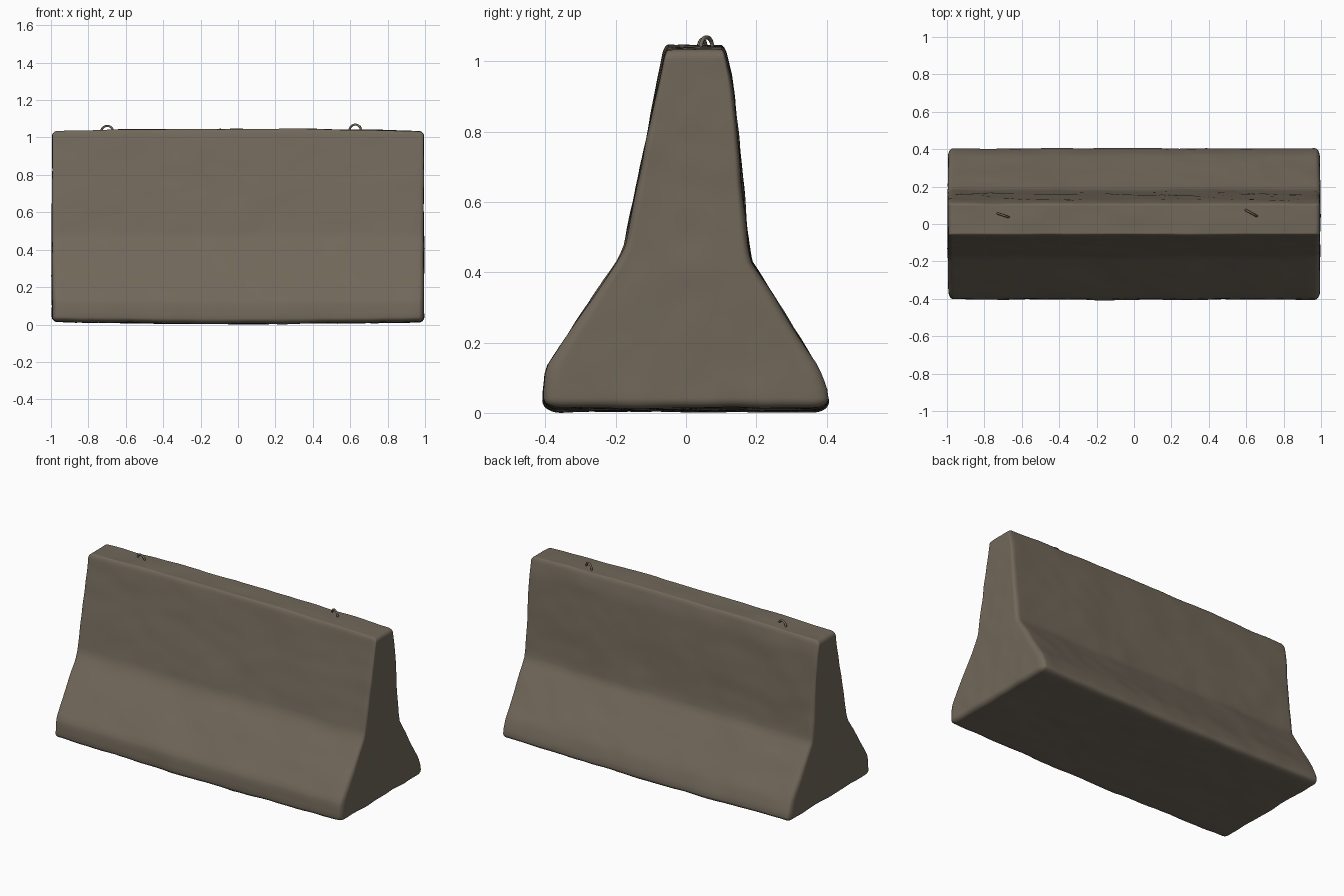
import bpy, bmesh, math
from mathutils import Vector, noise

if "Cube" in bpy.data.objects:
    bpy.data.objects.remove(bpy.data.objects["Cube"])


def material(name, color):
    m = bpy.data.materials.new(name)
    m.diffuse_color = (*color, 1)
    m.use_nodes = True
    m.node_tree.nodes["Principled BSDF"].inputs["Base Color"].default_value = m.diffuse_color
    return m


concrete = material("weathered concrete", (0.165, 0.137, 0.102))

# Cross-section rows: height, front y, back y
PROFILE = [(0.015, -0.405, 0.408), (0.06, -0.405, 0.403), (0.13, -0.398, 0.375),
           (0.43, -0.197, 0.186), (0.47, -0.176, 0.178), (0.58, -0.153, 0.165),
           (0.80, -0.108, 0.147), (0.95, -0.078, 0.130), (1.034, -0.060, 0.110)]
Z0, Z1 = PROFILE[0][0], PROFILE[-1][0]


def section(z):
    z = min(max(z, Z0), Z1)
    for (za, fa, ba), (zb, fb, bb) in zip(PROFILE, PROFILE[1:]):
        if z <= zb:
            t = (z - za) / (zb - za)
            return fa + (fb - fa) * t, ba + (bb - ba) * t


CELLS = 48
R = 0.028   # rounding of the worn edges


def spread(s, half):
    """Grid coordinate -1..1 to +-half, with four tight cells at each edge."""
    i = abs(s) * CELLS / 2
    inner = CELLS / 2 - 4
    d = i / inner * (half - R) if i <= inner else half - R + (i - inner) / 4 * R
    return math.copysign(d, s)


def barrier():
    bm = bmesh.new()
    bmesh.ops.create_cube(bm, size=2)
    bmesh.ops.subdivide_edges(bm, edges=bm.edges[:], cuts=CELLS - 1, use_grid_fill=True)
    for v in bm.verts:
        # Rounded box: x along the block, y across, z up
        half = Vector((0.994, 0.25, (Z1 - Z0) / 2))
        p = Vector([spread(v.co[i], half[i]) for i in range(3)])
        core = Vector([max(-(half[i] - R), min(half[i] - R, p[i])) for i in range(3)])
        d = p - core
        if d.length > 1e-6:
            p = core + d.normalized() * R
        # Stretch each level across the flared section
        z = p.z + (Z0 + Z1) / 2
        f, b = section(z)
        t = p.y / half.y * 0.5 + 0.5
        v.co = (p.x, f + (b - f) * t, z)
        # Slightly crowned top and sagging underside
        h = (z - Z0) / (Z1 - Z0)
        v.co.z += 0.012 * (1 - p.x ** 2) * (h ** 4 - 0.9 * (1 - h) ** 6)
    # Worn, uneven surface
    bm.normal_update()
    for v, n in [(v, v.normal.copy()) for v in bm.verts]:
        c = v.co.copy()
        v.co += n * (0.005 * noise.noise(c * 4) + 0.003 * noise.noise(c * 11))
    for f in bm.faces:
        f.smooth = True
    me = bpy.data.meshes.new("concrete_barrier")
    bm.to_mesh(me)
    bm.free()
    ob = bpy.data.objects.new("concrete_barrier", me)
    bpy.context.collection.objects.link(ob)
    me.materials.append(concrete)


def lifting_loop(name, a, b, top):
    """Thin wire arch between ground points a and b on the top face."""
    cu = bpy.data.curves.new(name, "CURVE")
    cu.dimensions = "3D"
    cu.bevel_depth = 0.006
    cu.bevel_resolution = 1
    a, b = Vector((*a, 0)), Vector((*b, 0))
    mid, side = (a + b) / 2, (b - a) / 2
    base = top - 0.035
    pts = [a + Vector((0, 0, 1.015))]
    for i in range(11):
        ang = math.pi * i / 10
        pts.append(mid - side * math.cos(ang) + Vector((0, 0, base + 0.029 * math.sin(ang))))
    pts.append(b + Vector((0, 0, 1.015)))
    sp = cu.splines.new("POLY")
    sp.points.add(len(pts) - 1)
    for q, p in zip(sp.points, pts):
        q.co = (*p, 1)
    cu.materials.append(concrete)
    bpy.context.collection.objects.link(bpy.data.objects.new(name, cu))


barrier()
lifting_loop("left_lifting_loop", (-0.73, 0.057), (-0.668, 0.036), 1.068)
lifting_loop("right_lifting_loop", (0.597, 0.075), (0.657, 0.042), 1.075)
